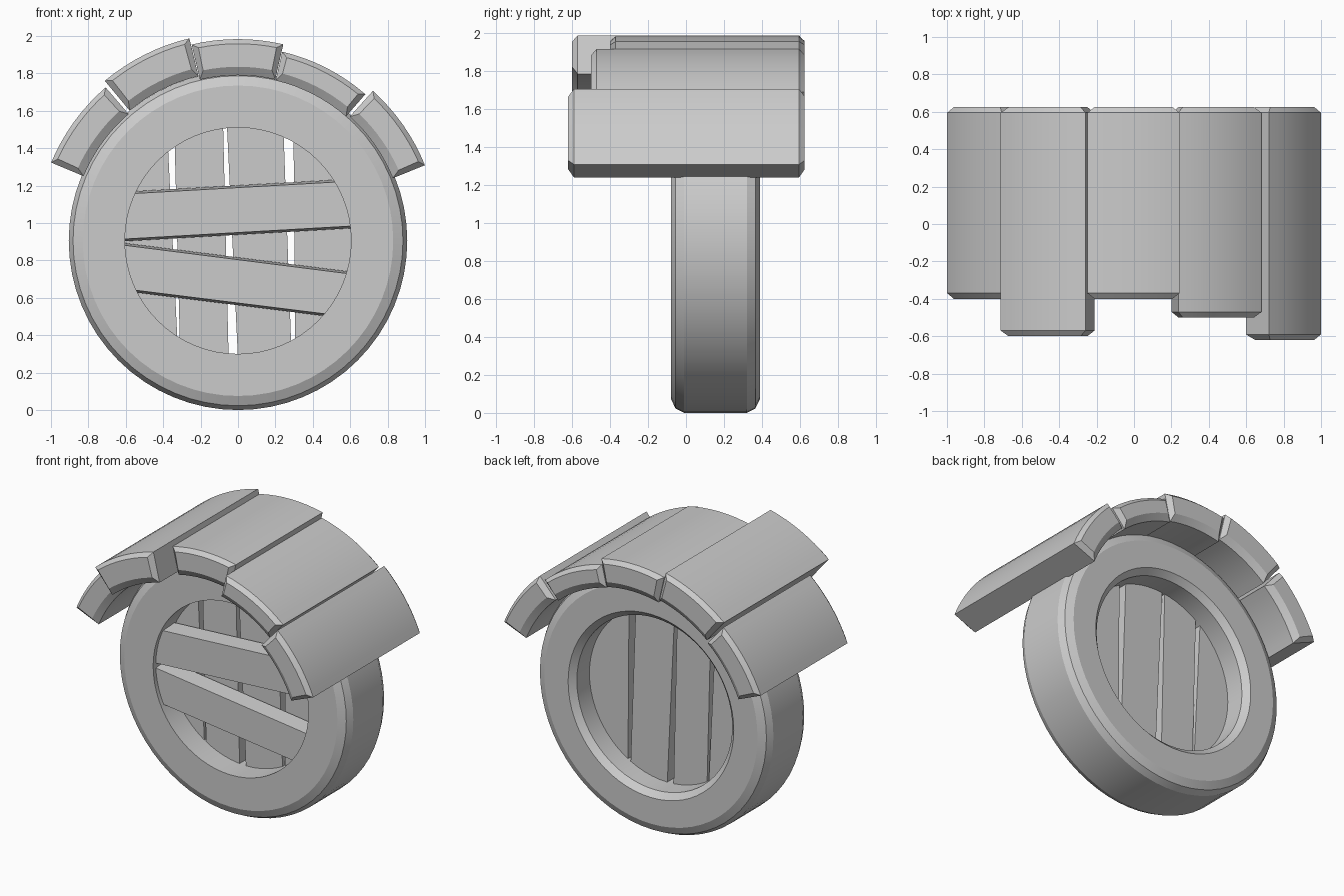
import bpy, bmesh, math

if "Cube" in bpy.data.objects:
    bpy.data.objects.remove(bpy.data.objects["Cube"])

CZ = 0.905  # height of the ring centre


def loft(name, loops, closed=False, smooth=True):
    """Skin a list of equal-length vertex loops; cap the ends unless closed."""
    bm = bmesh.new()
    rows = [[bm.verts.new(p) for p in loop] for loop in loops]
    n = len(rows[0])
    count = len(rows) if closed else len(rows) - 1
    for i in range(count):
        a, b = rows[i], rows[(i + 1) % len(rows)]
        for j in range(n):
            k = (j + 1) % n
            bm.faces.new((a[j], a[k], b[k], b[j]))
    if not closed:
        bm.faces.new(rows[0])
        bm.faces.new(rows[-1])
    bmesh.ops.recalc_face_normals(bm, faces=bm.faces)
    mesh = bpy.data.meshes.new(name)
    bm.to_mesh(mesh)
    bm.free()
    obj = bpy.data.objects.new(name, mesh)
    bpy.context.collection.objects.link(obj)
    if smooth:
        bpy.context.view_layer.objects.active = obj
        obj.select_set(True)
        bpy.ops.object.shade_smooth_by_angle(angle=math.radians(20))
        obj.select_set(False)
    return obj


# Stone ring: bevelled profile (radius, y) revolved about the y axis
profile = [(0.605, -0.08), (0.83, -0.08), (0.882, -0.055), (0.905, -0.01),
           (0.905, 0.32), (0.882, 0.365), (0.83, 0.39),
           (0.645, 0.39), (0.605, 0.35)]
SEG = 64
loft("ring", [[(r * math.sin(2 * math.pi * i / SEG), y,
                CZ + r * math.cos(2 * math.pi * i / SEG)) for r, y in profile]
              for i in range(SEG)], closed=True)


# Curved roof blocks: arc section with chamfered front and back ends
def roof_block(name, a0, a1, r0, r1, y0, y1=0.625, steps=8):
    def section(y, inset):
        da = math.degrees(inset * 0.03)
        lo, hi = a0 + da, a1 - da
        ri, ro = r0 + 0.045 * inset, r1 - 0.025 * inset
        angles = [math.radians(lo + (hi - lo) * i / steps) for i in range(steps + 1)]
        pts = [(ro, a) for a in angles] + [(ri, a) for a in reversed(angles)]
        return [(r * math.sin(a), y, CZ + r * math.cos(a)) for r, a in pts]
    c = 0.03
    loft(name, [section(y0, 1), section(y0 + c, 0),
                section(y1 - c, 0), section(y1, 1)])


blocks = [(-67.3, -40.8, 0.895, 1.083, -0.40),
          (-39.8, -13.5, 0.905, 1.113, -0.60),
          (-13.3, 13.0, 0.885, 1.078, -0.40),
          (13.2, 41.0, 0.880, 1.038, -0.50),
          (42.0, 68.0, 0.893, 1.078, -0.62)]
for i, b in enumerate(blocks):
    roof_block(f"roof_block_{i + 1}", *b)


# Planks: four front corners (x, z); back face slightly wider; ends sit in the ring
def plank(name, corners, y0, y1, grow):
    cx = sum(p[0] for p in corners) / 4
    cz = sum(p[1] for p in corners) / 4
    back = []
    for x, z in corners:
        gx = math.copysign(grow[0], x - cx)
        gz = math.copysign(grow[1], z - cz)
        back.append((x + gx, y1, z + gz))
    loft(name, [[(x, y0, z) for x, z in corners], back], smooth=False)


# Crossing planks at the front
plank("cross_plank_upper",
      [(-0.63, 0.913), (0.63, 0.985), (0.58, 1.222), (-0.60, 1.155)],
      -0.05, 0.07, (0, 0.012))
plank("cross_plank_lower",
      [(-0.60, 0.647), (0.54, 0.505), (0.62, 0.725), (-0.64, 0.885)],
      -0.05, 0.07, (0, 0.012))

# Upright planks behind
uprights = [
    [(-0.322, 0.30), (-0.38, 1.52), (-0.64, 1.05), (-0.64, 0.75), (-0.50, 0.50)],
    [(-0.31, 0.33), (-0.050, 0.27), (-0.080, 1.54), (-0.340, 1.48)],
    [(0.0, 0.27), (0.285, 0.33), (0.243, 1.50), (-0.06, 1.54)],
]
# left outer plank follows the ring, as does the right one
left = [(-0.322, 0.33), (-0.377, 1.46), (-0.53, 1.29), (-0.64, 0.905), (-0.53, 0.52)]
right = [(0.305, 0.33), (0.53, 0.52), (0.64, 0.905), (0.53, 1.29), (0.297, 1.49)]
for name, pts in (("upright_1", left), ("upright_2", uprights[1]),
                  ("upright_3", uprights[2]), ("upright_4", right)):
    loft(name, [[(x, y, z) for x, z in pts] for y in (0.09, 0.21)], smooth=False)
